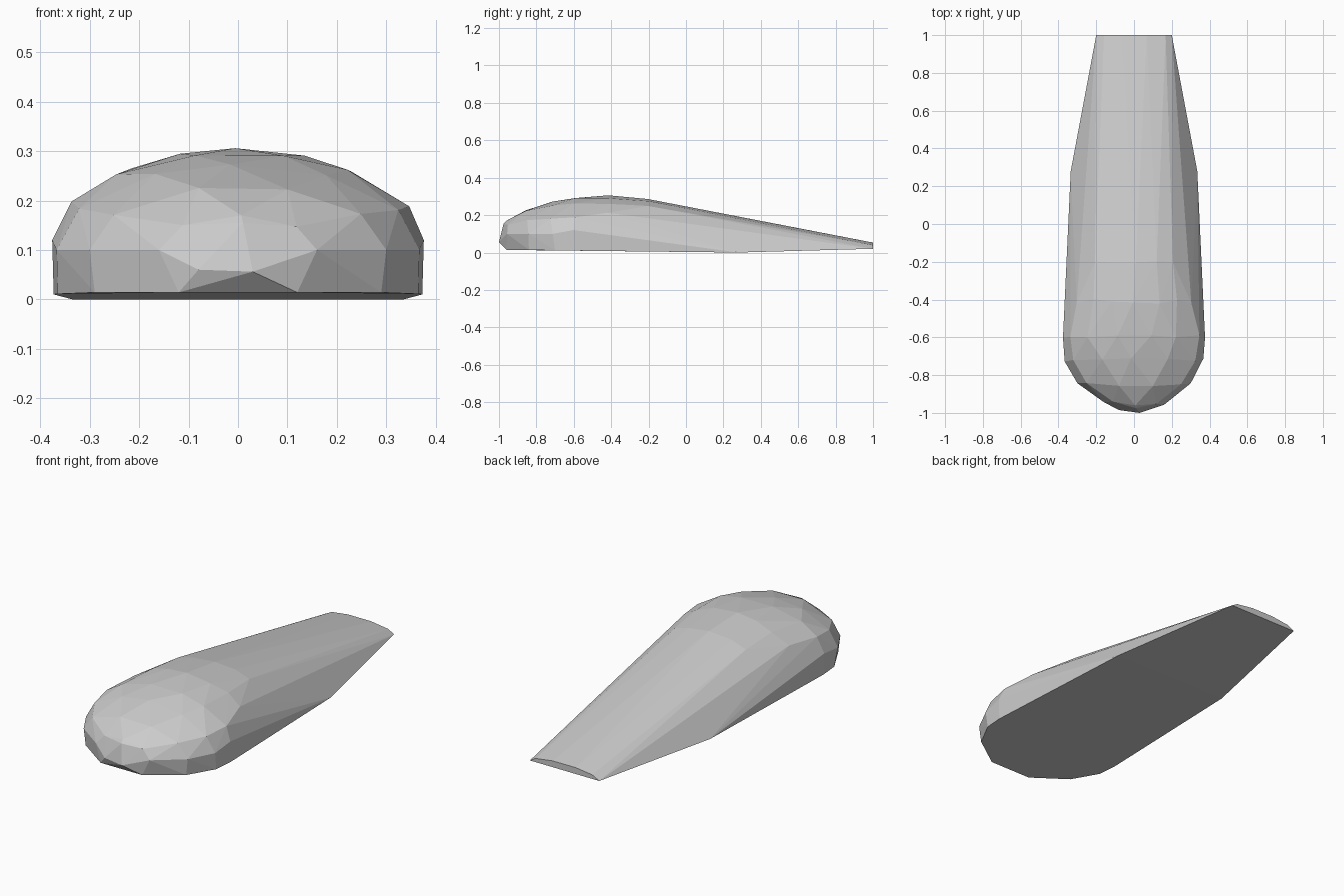
import bpy, bmesh, random
from math import sin, cos, radians

random.seed(4)
if "Cube" in bpy.data.objects:
    bpy.data.objects.remove(bpy.data.objects["Cube"], do_unlink=True)

grey = bpy.data.materials.new("plain_grey")
grey.use_nodes = True
colour = (0.6, 0.6, 0.6, 1)
grey.diffuse_color = colour
grey.node_tree.nodes["Principled BSDF"].inputs["Base Color"].default_value = colour

bm = bmesh.new()


def arch(y, half_width, spring, top, start, count, jitter=0.012):
    """Cross-section arch, with slightly uneven spacing for hewn facets."""
    for i in range(count):
        a = radians(start + (180 - 2 * start) * i / (count - 1))
        if 0 < i < count - 1:
            a += random.uniform(-0.06, 0.06)
        bm.verts.new((half_width * cos(a), y + random.uniform(-jitter, jitter),
                      spring + (top - spring) * sin(a)))


# Rounded nose and dome: y, half width, spring height, top, start angle, count
for ring in ((-0.95, 0.16, 0.10, 0.17, 0, 5),
             (-0.85, 0.30, 0.10, 0.23, 0, 6),
             (-0.72, 0.367, 0.10, 0.273, 0, 7),
             (-0.60, 0.376, 0.12, 0.296, 0, 8),
             (-0.41, 0.375, 0.08, 0.306, 36, 7),
             (-0.20, 0.36, 0.08, 0.286, 55, 5)):
    arch(*ring)

# Nose tip
for x, y, z in ((-0.08, -0.985, 0.06), (0.03, -1, 0.056), (0.01, -0.975, 0.155)):
    bm.verts.new((x, y, z))

# Thin squared tail
arch(1, 0.2, 0.02, 0.055, 0, 6, 0)

# Flat base outline, mirrored
for s in (-1, 1):
    for x, y, z in ((0.12, -0.96, 0.014), (0.29, -0.84, 0.014), (0.365, -0.7, 0.011),
                    (0.373, -0.6, 0.01), (0.335, 0.28, 0)):
        bm.verts.new((s * x, y, z))

# Skin the points into one faceted shell
hull = bmesh.ops.convex_hull(bm, input=bm.verts)
loose = {v for v in hull["geom_interior"] + hull["geom_unused"]
         if isinstance(v, bmesh.types.BMVert)}
bmesh.ops.delete(bm, geom=list(loose), context="VERTS")
bmesh.ops.recalc_face_normals(bm, faces=bm.faces)

mesh = bpy.data.meshes.new("tapered_shell")
bm.to_mesh(mesh)
bm.free()
mesh.materials.append(grey)
shell = bpy.data.objects.new("tapered_shell", mesh)
bpy.context.collection.objects.link(shell)
